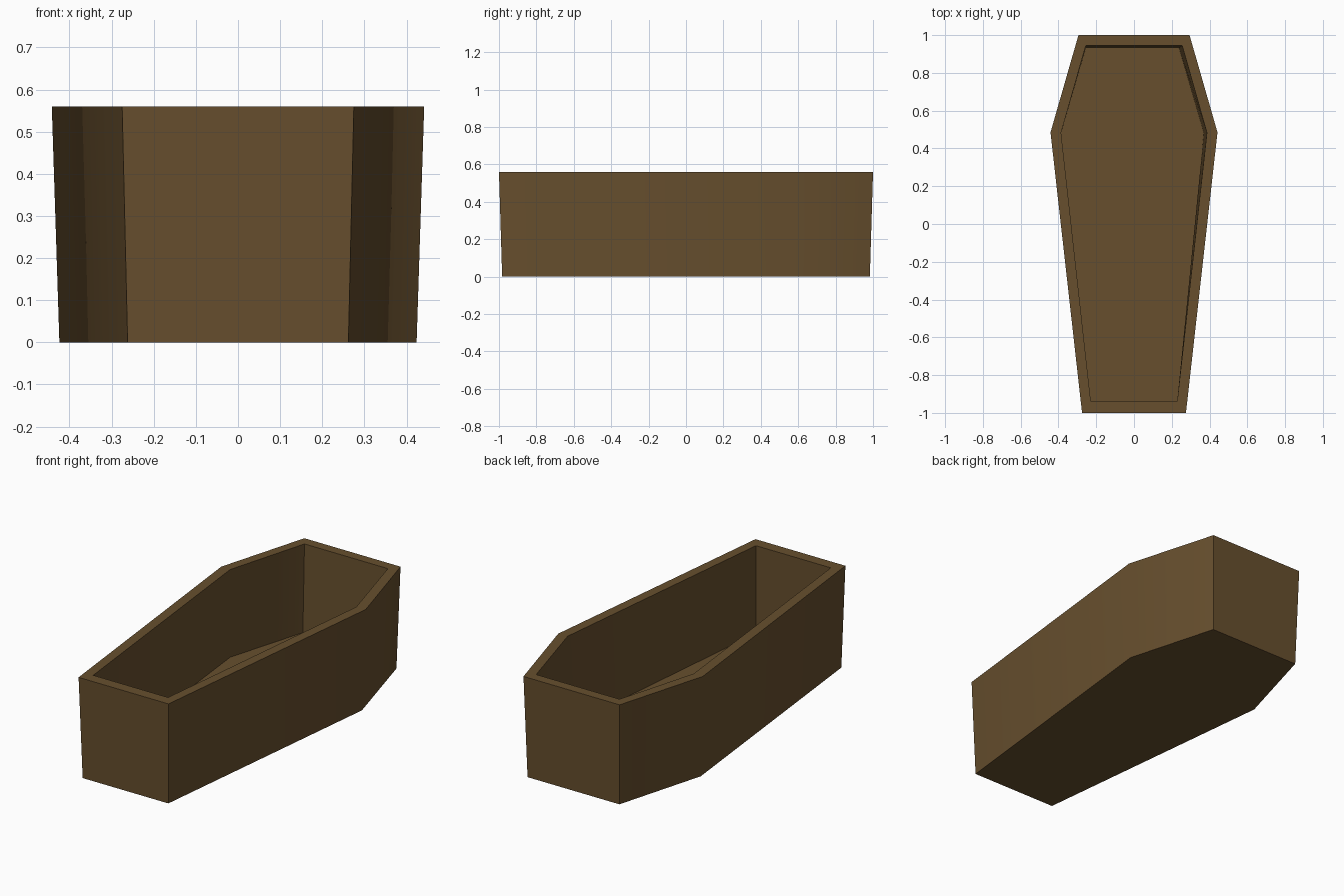
import bpy, bmesh, math

cube = bpy.data.objects.get("Cube")
if cube:
    bpy.data.objects.remove(cube, do_unlink=True)

# Dark brown wood
wood = bpy.data.materials.new("brown_wood")
wood.use_nodes = True
colour = (0.135, 0.078, 0.027, 1)
wood.diffuse_color = colour
wood.node_tree.nodes["Principled BSDF"].inputs["Base Color"].default_value = colour


def outline(bm, z, foot, shoulder, head, shift=0):
    """Six-sided ring from (half width, y) at foot, shoulder and head."""
    right = [(x - shift * (p > 0), y) for p, (x, y) in enumerate((foot, shoulder, head))]
    left = [(-x, y) for x, y in (head, shoulder, foot)]
    return [bm.verts.new((x, y, z)) for x, y in right + left]


def bridge(bm, a, b):
    for i in range(len(a)):
        j = (i + 1) % len(a)
        bm.faces.new((a[i], a[j], b[j], b[i]))


# Hollow tapered box: underside, outer wall, rim, inner wall, floor
bm = bmesh.new()
rings = [
    outline(bm, 0, (0.262, -0.983), (0.424, 0.477), (0.281, 0.983)),
    outline(bm, 0.56, (0.275, -1), (0.442, 0.485), (0.294, 1)),
    outline(bm, 0.56, (0.229, -0.938), (0.386, 0.483), (0.255, 0.945)),
    outline(bm, 0.075, (0.229, -0.938), (0.386, 0.483), (0.255, 0.931), 0.016),
]
for lower, upper in zip(rings, rings[1:]):
    bridge(bm, lower, upper)
bm.faces.new(rings[0][::-1])
bm.faces.new(rings[-1])
bmesh.ops.recalc_face_normals(bm, faces=bm.faces)

mesh = bpy.data.meshes.new("coffin_box")
bm.to_mesh(mesh)
bm.free()
mesh.materials.append(wood)
box = bpy.data.objects.new("coffin_box", mesh)
bpy.context.collection.objects.link(box)

# Soft shoulder bend, sharp corners
bpy.context.view_layer.objects.active = box
box.select_set(True)
bpy.ops.object.shade_smooth_by_angle(angle=math.radians(30))
